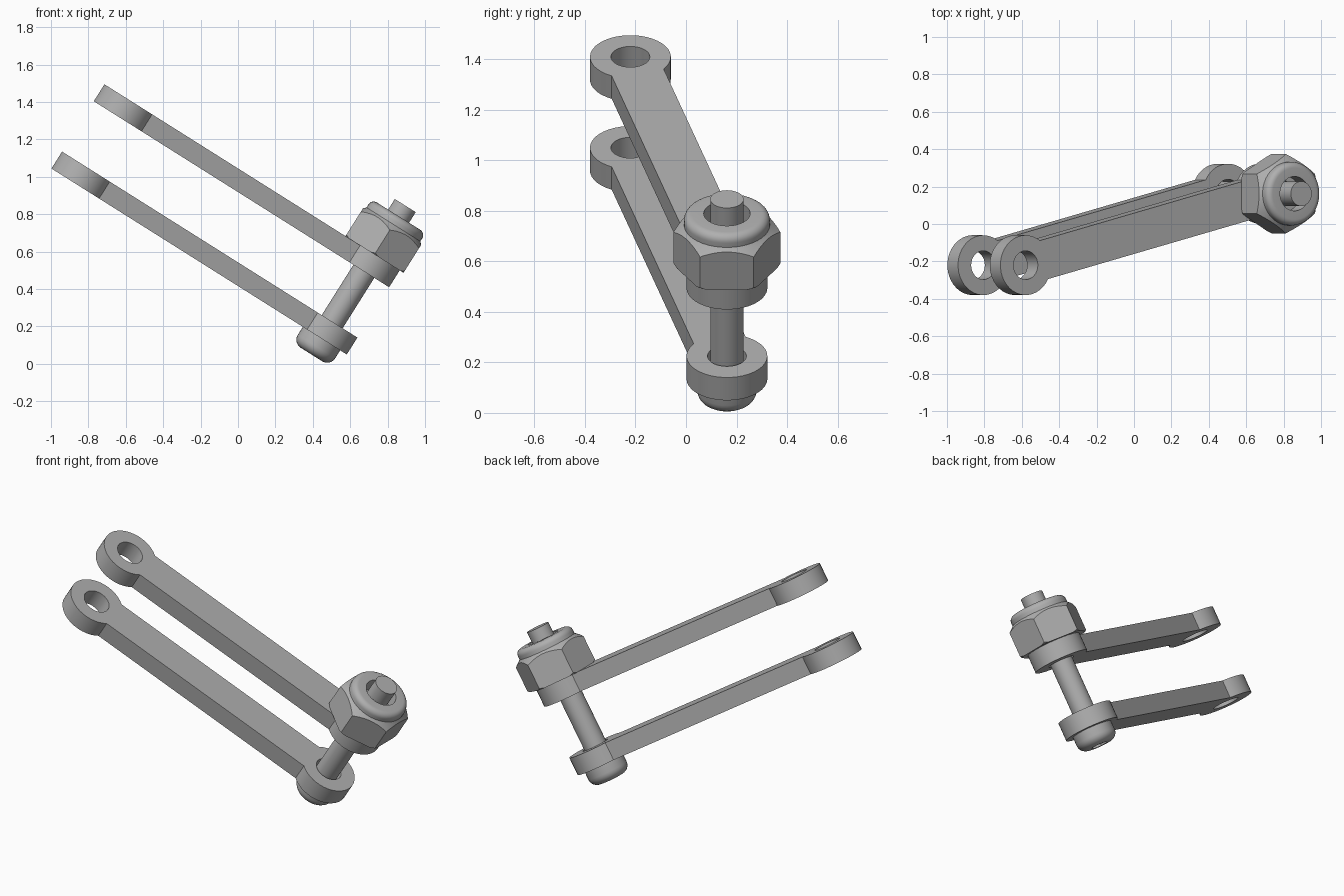
import bpy, bmesh
from math import pi, sin, cos, asin, atan2, radians
from mathutils import Matrix, Vector

if "Cube" in bpy.data.objects:
    bpy.data.objects.remove(bpy.data.objects["Cube"], do_unlink=True)

steel = bpy.data.materials.new("grey_steel")
steel.use_nodes = True
GREY = (0.43, 0.43, 0.43, 1)
steel.diffuse_color = GREY
steel.node_tree.nodes["Principled BSDF"].inputs["Base Color"].default_value = GREY

# Tilted frame: local z runs along the bolt, origin in the lower near eye
FRAME = Matrix.Translation((0.475, 0.162, 0.18)) @ Matrix.Rotation(radians(32.2), 4, "Y")
SEGMENTS = 40


def make_object(name, mesh):
    obj = bpy.data.objects.new(name, mesh)
    bpy.context.collection.objects.link(obj)
    obj.matrix_world = FRAME
    return obj


def from_bmesh(name, bm):
    bmesh.ops.recalc_face_normals(bm, faces=bm.faces)
    mesh = bpy.data.meshes.new(name)
    bm.to_mesh(mesh)
    bm.free()
    return make_object(name, mesh)


def lathe(name, profile, closed=False):
    bm = bmesh.new()
    verts = [bm.verts.new((r, 0, z)) for r, z in profile]
    edges = [bm.edges.new(pair) for pair in zip(verts, verts[1:])]
    if closed:
        edges.append(bm.edges.new((verts[-1], verts[0])))
    bmesh.ops.spin(bm, geom=verts + edges, axis=(0, 0, 1), cent=(0, 0, 0),
                   angle=2 * pi, steps=SEGMENTS, use_duplicate=False)
    bmesh.ops.remove_doubles(bm, verts=bm.verts, dist=1e-5)
    return from_bmesh(name, bm)


def hex_prism(name, radius, low, high):
    bm = bmesh.new()
    place = Matrix.Translation((0, 0, (low + high) / 2)) @ Matrix.Rotation(pi / 2, 4, "Z")
    # rotate so that two corners point along local y
    bmesh.ops.create_cone(bm, cap_ends=True, segments=6, radius1=radius, radius2=radius,
                          depth=high - low, matrix=place)
    corner = max(bm.verts, key=lambda v: v.co.y).co
    turn = pi / 2 - atan2(corner.y, corner.x)
    bmesh.ops.rotate(bm, verts=bm.verts, matrix=Matrix.Rotation(turn, 3, "Z"))
    return from_bmesh(name, bm)


def boolean(obj, cutter, operation):
    mod = obj.modifiers.new("cut", "BOOLEAN")
    mod.operation, mod.object, mod.solver = operation, cutter, "EXACT"
    bpy.context.view_layer.update()
    graph = bpy.context.evaluated_depsgraph_get()
    mesh = bpy.data.meshes.new_from_object(obj.evaluated_get(graph))
    obj.modifiers.clear()
    obj.data = mesh
    bpy.data.objects.remove(cutter, do_unlink=True)


def finish(obj):
    obj.data.materials.clear()
    obj.data.materials.append(steel)
    bpy.ops.object.select_all(action="DESELECT")
    obj.select_set(True)
    bpy.context.view_layer.objects.active = obj
    bpy.ops.object.shade_smooth_by_angle(angle=radians(32))


def arc(centre, radius, start, end, steps):
    return [(centre[0] + radius * cos(start + (end - start) * i / steps),
             centre[1] + radius * sin(start + (end - start) * i / steps))
            for i in range(steps + 1)]


# Links: straight arm with a round eye at each end
EYE, HOLE, HALF_ARM, HALF_THICK = 0.16, 0.077, 0.106, 0.0535
NEAR, FAR = Vector((0, 0)), Vector((-1.547, -0.382))
SPACING = 0.425


def link(name, height):
    reach = FAR - NEAR
    heading = atan2(reach.y, reach.x)
    neck = asin(HALF_ARM / EYE)
    outline = (arc(NEAR, EYE, heading + neck, heading + 2 * pi - neck, 30)
               + arc(FAR, EYE, heading - pi + neck, heading + pi - neck, 30))
    holes = [arc(c, HOLE, 0, 2 * pi, 32)[:-1] for c in (NEAR, FAR)]
    curve = bpy.data.curves.new(name, "CURVE")
    curve.dimensions, curve.fill_mode, curve.extrude = "2D", "BOTH", HALF_THICK
    for points in [outline] + holes:
        spline = curve.splines.new("POLY")
        spline.points.add(len(points) - 1)
        for p, (x, y) in zip(spline.points, points):
            p.co = (x, y, 0, 1)
        spline.use_cyclic_u = True
    helper = make_object(name + "_outline", curve)
    bpy.context.view_layer.update()
    graph = bpy.context.evaluated_depsgraph_get()
    mesh = bpy.data.meshes.new_from_object(helper.evaluated_get(graph))
    bpy.data.objects.remove(helper, do_unlink=True)
    bm = bmesh.new()
    bm.from_mesh(mesh)
    bmesh.ops.remove_doubles(bm, verts=bm.verts, dist=1e-4)
    bmesh.ops.translate(bm, verts=bm.verts, vec=(0, 0, height))
    finish(from_bmesh(name, bm))


link("lower_link", 0)
link("upper_link", SPACING)

# Bolt: shaft with a rounded head and a hexagonal socket
SHAFT, HEAD = 0.066, 0.118
head_round = arc((HEAD - 0.05, -0.104), 0.05, 0, -pi / 2, 6)
bolt = lathe("bolt", [(0, 0.787), (SHAFT, 0.787), (SHAFT, -HALF_THICK),
                      (HEAD, -HALF_THICK)] + head_round + [(0, -0.154)])
boolean(bolt, hex_prism("socket_cutter", 0.05, -0.2, -0.1), "DIFFERENCE")
finish(bolt)

# Nut: hexagon with chamfered corners and a round locking collar
BASE, TOP, COLLAR, MOUTH = 0.478, 0.72, 0.17, 0.092
collar_round = arc((COLLAR - 0.032, TOP - 0.032), 0.032, 0, pi / 2, 6)
nut = lathe("lock_nut", [(SHAFT + 0.001, BASE), (0.2, BASE), (0.225, BASE + 0.02),
                         (0.225, 0.622), (COLLAR + 0.008, 0.66), (COLLAR, 0.668)]
            + collar_round + [(MOUTH, TOP), (MOUTH, 0.63), (SHAFT + 0.001, 0.63)], closed=True)
boolean(nut, hex_prism("hex_cutter", 0.212, BASE - 0.1, TOP + 0.1), "INTERSECT")
finish(nut)
